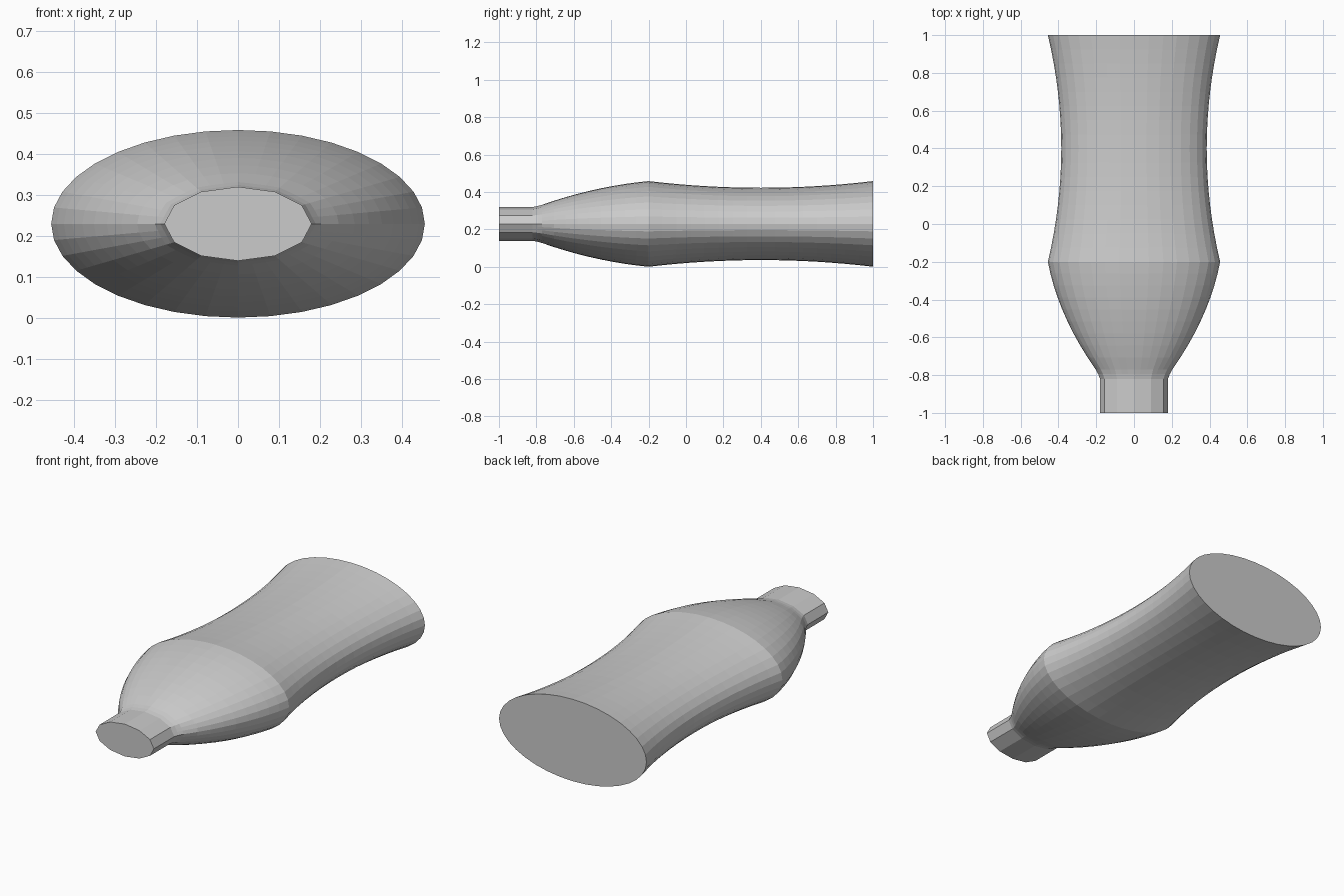
import bpy, bmesh, math

if "Cube" in bpy.data.objects:
    bpy.data.objects.remove(bpy.data.objects["Cube"])

SIDES, NECK_SIDES, CZ = 36, 12, 0.229


def half_width(y):
    if y <= -0.82:
        return 0.18
    if y <= -0.77:
        return 0.18 + 0.023 * ((y + 0.82) / 0.05) ** 1.3
    if y <= -0.2:
        t = -0.2 - y
        return 0.456 - 0.187 * t - 0.45 * t * t
    return 0.385 + 0.071 * ((y - 0.4) / 0.6) ** 2


def radius_factor(a, facet):
    # 1 on a true ellipse, smaller along the flats of the coarse neck
    step = 2 * math.pi / NECK_SIDES
    flat = math.cos(step / 2) / math.cos(a % step - step / 2)
    return 1 + facet * (flat - 1)


# ring positions: neck, fillet, shoulder, waisted body
ys = [-1, -0.82, -0.795]
ys += [-0.77 + 0.57 * i / 9 for i in range(10)]
ys += [-0.2 + 1.2 * i / 16 for i in range(1, 17)]

bm = bmesh.new()
rings = []
for y in ys:
    facet = max(0, min(1, (-0.7 - y) / 0.1))
    w = half_width(y)
    ring = []
    for i in range(SIDES):
        a = 2 * math.pi * i / SIDES
        r = w * radius_factor(a, facet)
        ring.append(bm.verts.new((r * math.cos(a), y, CZ + 0.502 * r * math.sin(a))))
    rings.append(ring)

# side walls
for r0, r1 in zip(rings, rings[1:]):
    for i in range(SIDES):
        j = (i + 1) % SIDES
        bm.faces.new((r0[i], r0[j], r1[j], r1[i]))

# flat neck top and base
bm.faces.new(rings[0])
bm.faces.new(rings[-1])
bmesh.ops.recalc_face_normals(bm, faces=bm.faces)

mesh = bpy.data.meshes.new("bottle")
bm.to_mesh(mesh)
bm.free()
bpy.context.collection.objects.link(bpy.data.objects.new("bottle", mesh))
